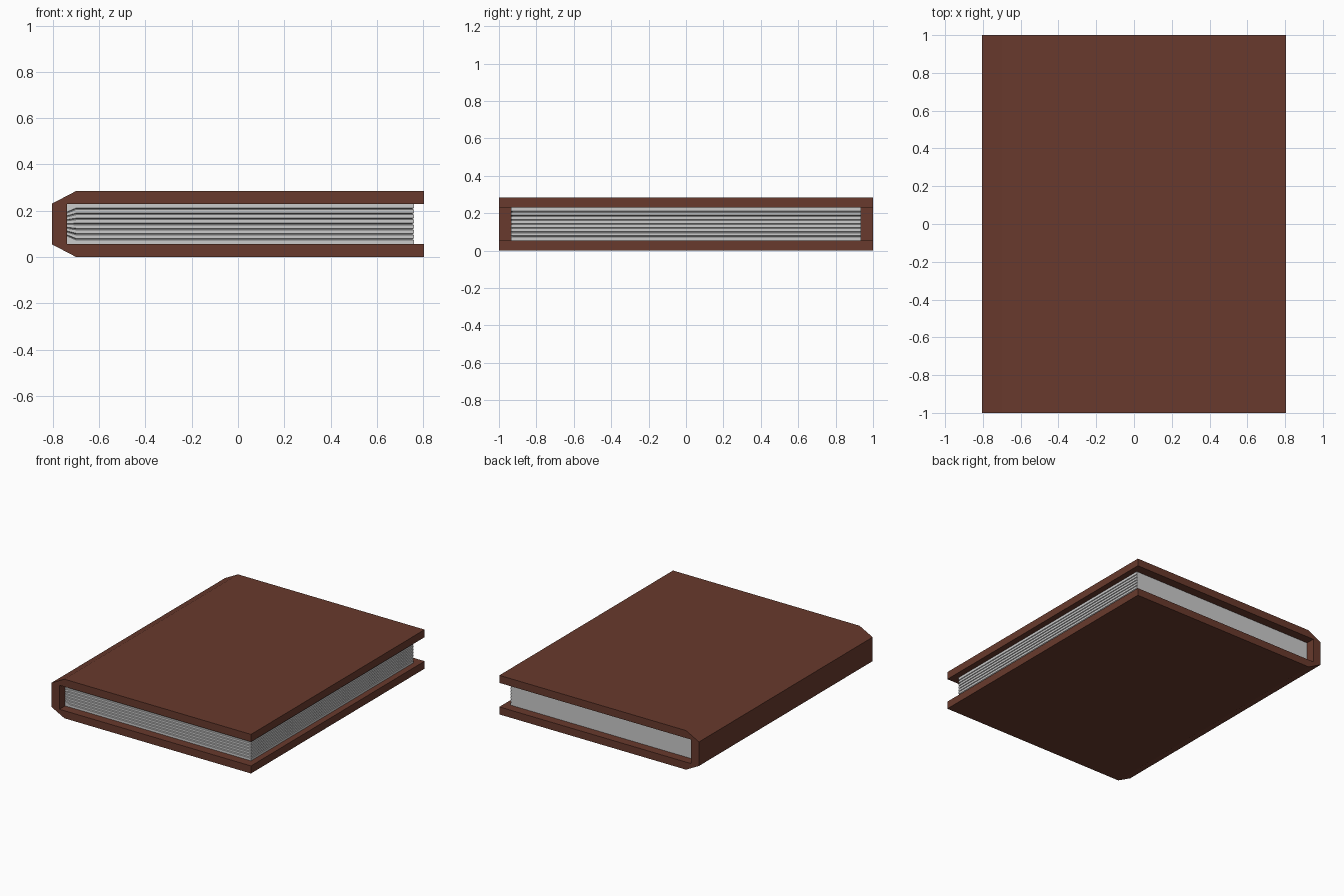
import bpy, bmesh

if "Cube" in bpy.data.objects:
    bpy.data.objects.remove(bpy.data.objects["Cube"])

def make_object(name, bm):
    bmesh.ops.recalc_face_normals(bm, faces=bm.faces[:])
    mesh = bpy.data.meshes.new(name)
    bm.to_mesh(mesh)
    bm.free()
    obj = bpy.data.objects.new(name, mesh)
    bpy.context.collection.objects.link(obj)
    return obj

H = 0.285            # overall thickness
T = 0.055            # cover board thickness
MID = H / 2

# Cover: C-shaped half profile mirrored about mid height, extruded along y
half = [(-0.74, T), (0.805, T), (0.805, 0), (-0.70, 0), (-0.805, T)]
profile = half + [(x, H - z) for x, z in reversed(half)]
bm = bmesh.new()
face = bm.faces.new([bm.verts.new((x, -1, z)) for x, z in profile])
ext = bmesh.ops.extrude_face_region(bm, geom=[face])
bmesh.ops.translate(bm, vec=(0, 2, 0),
                    verts=[g for g in ext["geom"] if isinstance(g, bmesh.types.BMVert)])
cover = make_object("cover", bm)
leather = bpy.data.materials.new("brown_leather")
leather.diffuse_color = (0.14, 0.042, 0.026, 1)
leather.use_nodes = True
leather.node_tree.nodes["Principled BSDF"].inputs["Base Color"].default_value = leather.diffuse_color
cover.data.materials.append(leather)

# Pages: stacked rings, V grooves on the front and right edges
GROOVES, GAP, DEPTH = 7, 0.0035, 0.007
levels = [(T, 0)]
for i in range(GROOVES):
    z = T + (H - 2 * T) * (i + 1) / (GROOVES + 1)
    levels += [(z - GAP, 0), (z, DEPTH), (z + GAP, 0)]
levels.append((H - T, 0))

bm = bmesh.new()
rings = []
for i, (z, d) in enumerate(levels):
    # grooves pinch together towards the spine
    zs = z if i in (0, len(levels) - 1) else MID + (z - MID) * 0.75
    pts = [(-0.74, 0.935, zs), (-0.74, -0.935 + d, zs), (-0.70, -0.935 + d, z),
           (0.76 - d, -0.935 + d, z), (0.76 - d, 0.935, z), (-0.70, 0.935, z)]
    rings.append([bm.verts.new(p) for p in pts])
for a, b in zip(rings, rings[1:]):
    for k in range(6):
        n = (k + 1) % 6
        bm.faces.new((a[k], a[n], b[n], b[k]))
bm.faces.new(rings[0])
bm.faces.new(rings[-1])
make_object("pages", bm)
